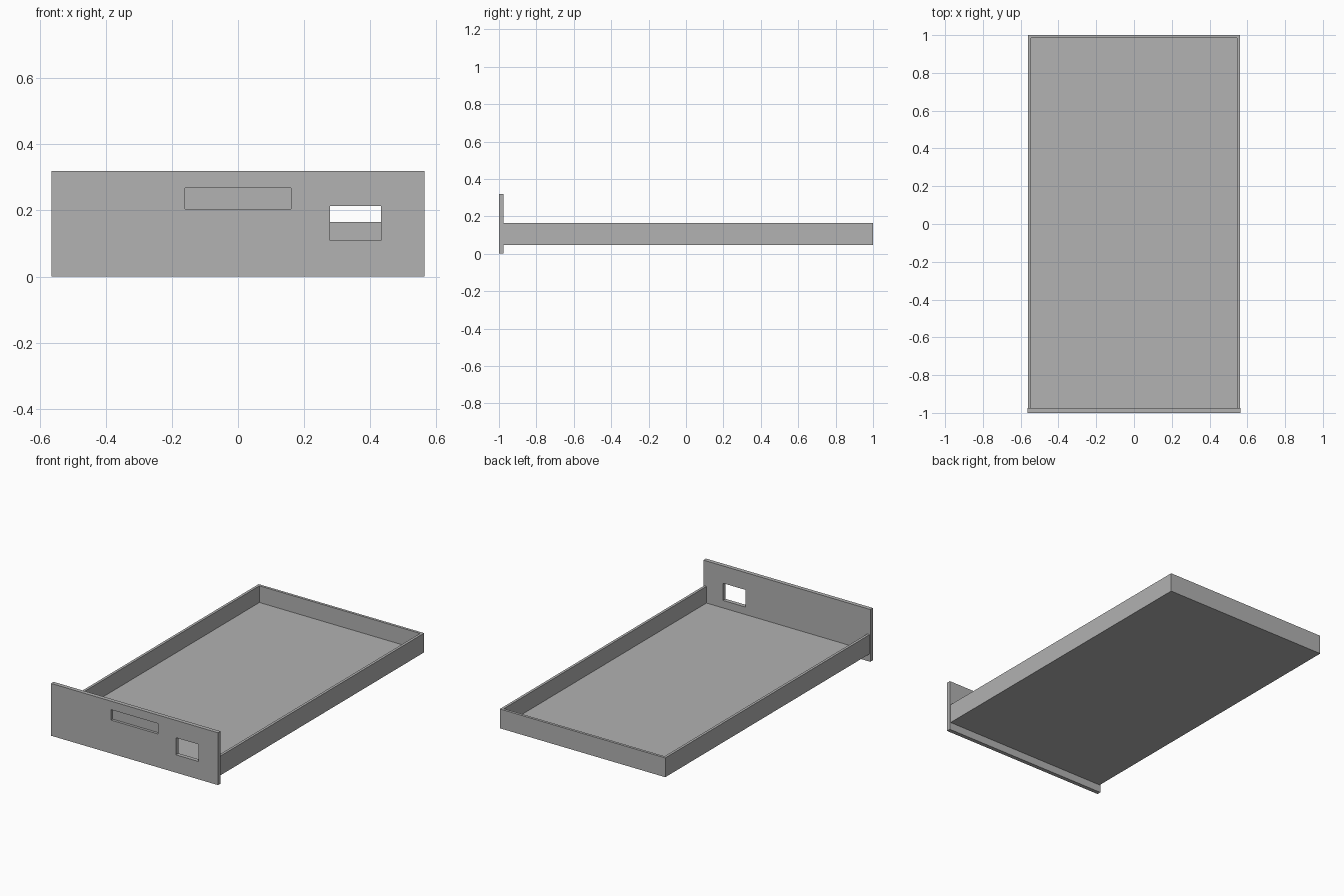
import bpy
import bmesh
from mathutils import Vector

cube = bpy.data.objects.get("Cube")
if cube:
    bpy.data.objects.remove(cube, do_unlink=True)

# Single grey finish
grey = bpy.data.materials.new("plain_grey")
grey.use_nodes = True
colour = (0.445, 0.445, 0.445, 1)
grey.diffuse_color = colour
grey.node_tree.nodes["Principled BSDF"].inputs["Base Color"].default_value = colour


def box(name, low, high):
    """Box between two opposite corners."""
    low, high = Vector(low), Vector(high)
    bm = bmesh.new()
    bmesh.ops.create_cube(bm, size=1)
    bmesh.ops.scale(bm, vec=high - low, verts=bm.verts)
    bmesh.ops.translate(bm, vec=(low + high) / 2, verts=bm.verts)
    mesh = bpy.data.meshes.new(name)
    bm.to_mesh(mesh)
    bm.free()
    mesh.materials.append(grey)
    obj = bpy.data.objects.new(name, mesh)
    bpy.context.collection.objects.link(obj)
    return obj


def cut(target, low, high):
    """Carve a box-shaped opening out of the target."""
    cutter = box("cutter", low, high)
    cutter.hide_render = True
    mod = target.modifiers.new("opening", "BOOLEAN")
    mod.operation = "DIFFERENCE"
    mod.solver = "EXACT"
    mod.object = cutter
    bpy.context.view_layer.objects.active = target
    bpy.ops.object.modifier_apply(modifier=mod.name)
    bpy.data.objects.remove(cutter, do_unlink=True)


FRONT, PANEL_BACK, BACK = -1, -0.975, 1
HALF, WALL = 0.56, 0.016
BASE, RIM = 0.047, 0.165

# Shallow tray: floor, two sides and a back wall, closed by the front panel
tray = box("tray", (-HALF, PANEL_BACK, BASE), (HALF, BACK, RIM))
cut(tray, (WALL - HALF, PANEL_BACK - 0.1, BASE + WALL),
    (HALF - WALL, BACK - WALL, RIM + 0.1))

# Front panel with a recessed grip and a through window
panel = box("front_panel", (-0.565, FRONT, 0), (0.565, PANEL_BACK, 0.32))
cut(panel, (-0.16, FRONT - 0.1, 0.204), (0.16, FRONT + 0.016, 0.268))
cut(panel, (0.279, FRONT - 0.1, 0.109), (0.433, PANEL_BACK + 0.1, 0.214))
